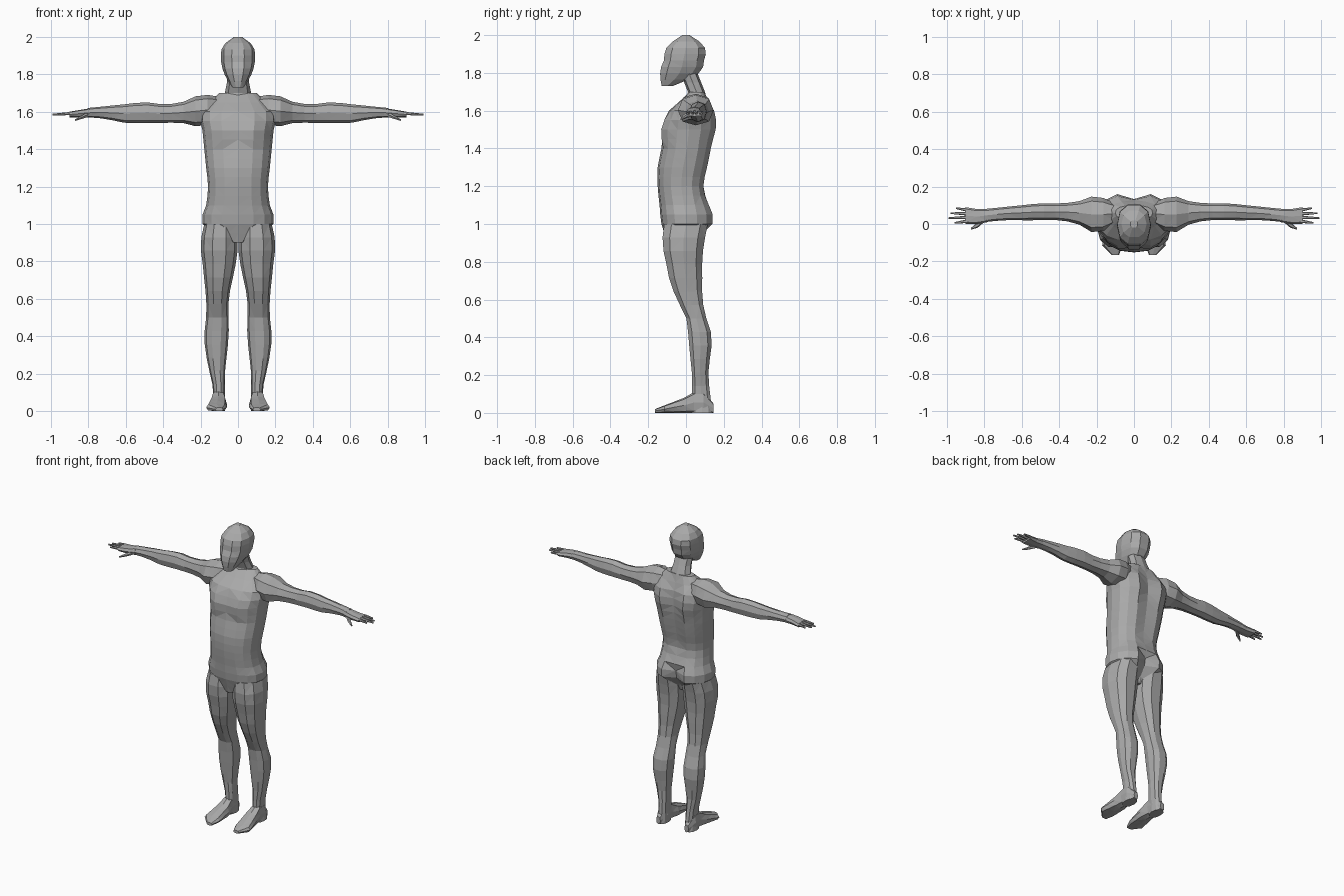
import bpy
import bmesh
from math import cos, sin, pi, copysign

cube = bpy.data.objects.get("Cube")
if cube:
    bpy.data.objects.remove(cube, do_unlink=True)

# One plain grey for the whole body
colour = (.4, .4, .4, 1)
grey = bpy.data.materials.new("plain_grey")
grey.use_nodes = True
grey.diffuse_color = colour
grey.node_tree.nodes["Principled BSDF"].inputs["Base Color"].default_value = colour


def sample(values, fraction):
    """Read a smooth curve through evenly spaced values."""
    last = len(values) - 1
    place = fraction * last
    index = min(int(place), max(last - 1, 0))
    t = place - index
    before, start, end, after = (
        values[min(max(index + step, 0), last)] for step in (-1, 0, 1, 2))
    leave, arrive = (end - before) / 2, (after - start) / 2
    rise = end - start
    bend = leave + arrive - 2 * rise
    return start + t * (leave + t * (rise - leave - bend + t * bend))


def rounded(value, power):
    return copysign(abs(value) ** power, value)


def loft(name, axis, span, a_low, a_high, b_low, b_high,
         rings, sides=8, power=.85, lift=0, mirror=True):
    """Skin rounded sections along an axis, bounded by curves in the other two axes."""
    order = {"x": (0, 1, 2), "y": (1, 0, 2), "z": (1, 2, 0)}[axis]
    bm = bmesh.new()
    loops = []
    for r in range(rings):
        f = r / (rings - 1)
        left, right, near, far = (
            sample(curve, f) for curve in (a_low, a_high, b_low, b_high))
        loop = []
        for k in range(sides):
            angle = 2 * pi * k / sides
            a = (left + right + (right - left) * rounded(cos(angle), power)) / 2
            b = (near + far + (far - near) * rounded(sin(angle), power)) / 2
            values = (span[0] + (span[1] - span[0]) * f, a, b)
            loop.append(bm.verts.new([values[i] for i in order]))
        loops.append(loop)
    for low, high in zip(loops, loops[1:]):
        for k in range(sides):
            bm.faces.new((low[k - 1], low[k], high[k], high[k - 1]))
    bm.faces.new(loops[0])
    bm.faces.new(loops[-1])
    bmesh.ops.recalc_face_normals(bm, faces=bm.faces)
    mesh = bpy.data.meshes.new(name)
    bm.to_mesh(mesh)
    bm.free()
    mesh.materials.append(grey)
    obj = bpy.data.objects.new(name, mesh)
    obj.location.z = lift
    bpy.context.collection.objects.link(obj)
    if mirror:
        obj.modifiers.new("mirror", "MIRROR")
    obj.modifiers.new("facets", "TRIANGULATE")
    return obj


def upright(name, span, half, front, back, rings, sides):
    """Loft a part that stands on the centre line."""
    return loft(name, "z", span, [-h for h in half], half, front, back,
                rings, sides, mirror=False)


def sculpt(obj, side, x, z, width, height, push):
    """Push a soft bump on the front or back, the same on both halves of the body."""
    for v in obj.data.vertices:
        if v.co.y * side > 0:
            away = ((abs(v.co.x) - x) / width) ** 2 + ((v.co.z - z) / height) ** 2
            v.co.y += push * max(0, 1 - away)


FRONT, BACK = -1, 1

# Torso, from the crotch to the base of the neck
torso = upright(
    "torso", (.9, 1.7),
    half=[.05, .19, .17, .16, .17, .18, .19, .2, .1],
    front=[-.1, -.13, -.14, -.15, -.15, -.13, -.12, -.09, .02],
    back=[.05, .13, .12, .1, .12, .14, .15, .14, .1],
    rings=17, sides=16)

# Chest, shoulder blades, buttocks, then the spine and seat grooves
sculpt(torso, FRONT, .08, 1.5, .1, .08, -.02)
sculpt(torso, BACK, .1, 1.55, .1, .12, .02)
sculpt(torso, BACK, .09, 1.03, .09, .1, .02)
sculpt(torso, BACK, 0, 1.4, .05, .3, -.02)
sculpt(torso, BACK, 0, 1, .05, .1, -.03)

# Neck and head
upright(
    "neck", (1.65, 1.8),
    half=[.09, .07, .06, .06],
    front=[0, .01, -.01, -.03],
    back=[.11, .1, .08, .06],
    rings=4, sides=8)
head = upright(
    "head", (1.73, 2),
    half=[.03, .06, .08, .09, .09, .08, .02],
    front=[-.13, -.14, -.14, -.13, -.12, -.09, -.02],
    back=[-.07, .04, .09, .1, .11, .09, .02],
    rings=9, sides=10)
# Shallow eye hollows
sculpt(head, FRONT, .05, 1.87, .04, .05, .01)

# Arm, from inside the shoulder to the wrist
shoulder_height = 1.6
loft(
    "arm", "x", (.1, .8),
    a_low=[0, -.05, 0, .02, .02, .02, .02, .01],
    a_high=[.11, .15, .12, .11, .11, .1, .09, .08],
    b_low=[-.05, -.08, -.06, -.06, -.06, -.06, -.04, -.03],
    b_high=[.08, .09, .05, .04, .05, .04, .03, .02],
    rings=12, lift=shoulder_height)

# Hand, thumb and four spread fingers
loft(
    "hand", "x", (.78, .9),
    a_low=[.01, 0, 0], a_high=[.08, .08, .09],
    b_low=[-.03], b_high=[.02, .01, 0],
    rings=3, power=.7, lift=shoulder_height)
loft(
    "thumb", "x", (.8, .87),
    a_low=[.01, -.02, -.03], a_high=[.04, .01, -.02],
    b_low=[-.03, -.04, -.05], b_high=[0, -.02, -.04],
    rings=3, sides=6, lift=shoulder_height)
fingers = {"index_finger": .96, "middle_finger": .99, "ring_finger": .98, "little_finger": .95}
for i, (name, tip) in enumerate(fingers.items()):
    root = .015 + .02 * i
    end = root + .006 * (i - 1.5)
    loft(
        name, "x", (.89, tip),
        a_low=[root - .01, end - .004], a_high=[root + .01, end + .004],
        b_low=[-.02], b_high=[0, -.01],
        rings=3, sides=6, lift=shoulder_height)

# Leg, from the sole to inside the hip
loft(
    "leg", "z", (0, 1),
    a_low=[.07, .07, .07, .06, .05, .05, .05, .03, .01, 0, .01],
    a_high=[.14, .13, .15, .17, .18, .17, .17, .18, .19, .2, .18],
    b_low=[.03, .03, .03, .02, .01, 0, -.05, -.09, -.11, -.13, -.12],
    b_high=[.14, .13, .12, .13, .14, .11, .09, .09, .09, .1, .12],
    rings=15, sides=10)

# Foot, from heel to toe
loft(
    "foot", "y", (.145, -.165),
    a_low=[.09, .07, .07, .06, .06, .06, .08],
    a_high=[.12, .14, .14, .15, .16, .17, .12],
    b_low=[0], b_high=[.05, .11, .11, .08, .06, .04, .02],
    rings=7, power=.65)
